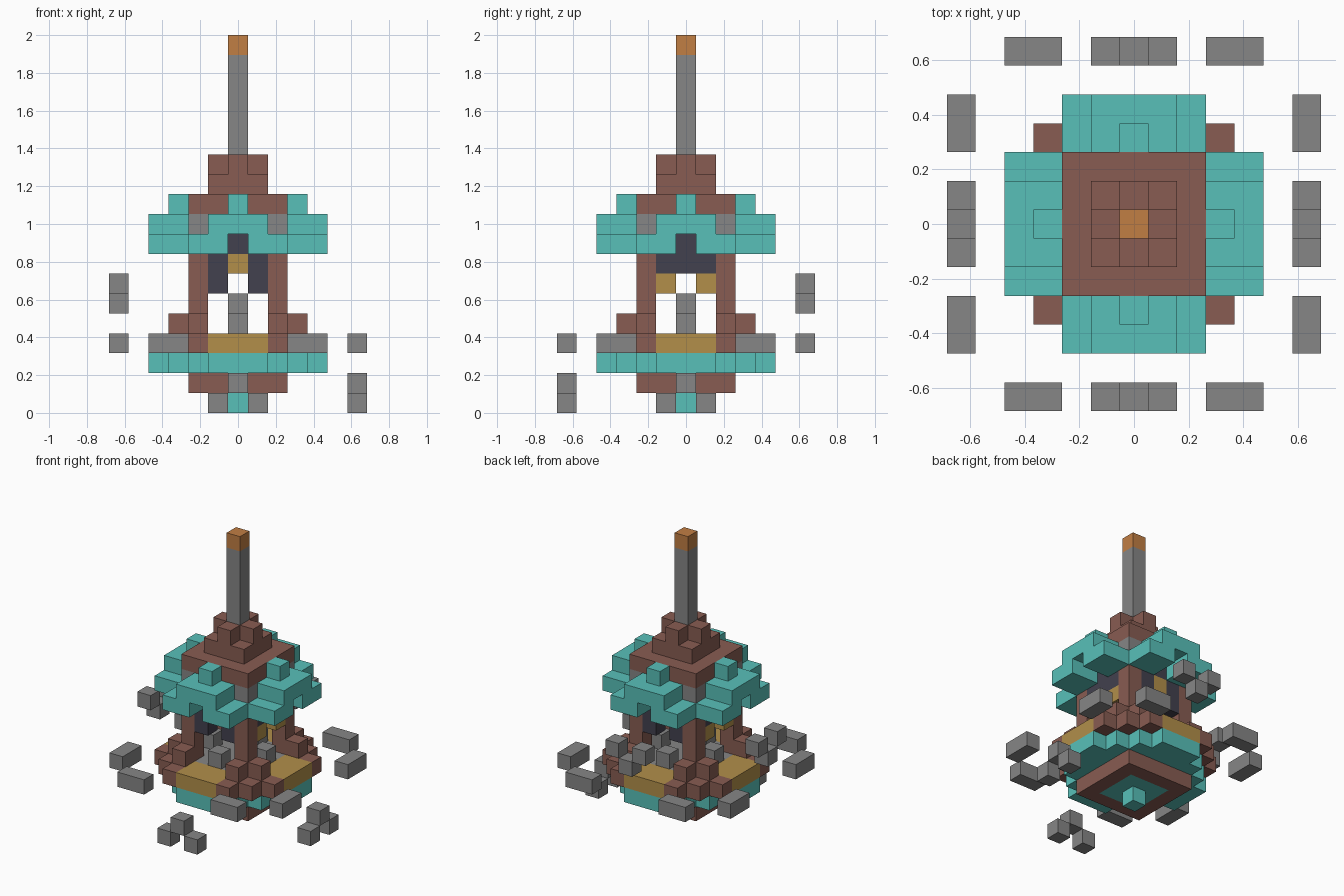
import bpy
import bmesh
from mathutils import Vector

cube = bpy.data.objects.get("Cube")
if cube:
    bpy.data.objects.remove(cube)

U = 2 / 19  # edge length of one block


def linear(c):
    c /= 255
    return c / 12.92 if c <= 0.04045 else ((c + 0.055) / 1.055) ** 2.4


def material(name, *rgb):
    m = bpy.data.materials.new(name)
    col = [linear(c) for c in rgb] + [1.0]
    m.diffuse_color = col
    m.use_nodes = True
    for n in m.node_tree.nodes:
        if n.type == 'BSDF_PRINCIPLED':
            n.inputs["Base Color"].default_value = col
            n.inputs["Roughness"].default_value = 0.9
    return m


teal = material("teal", 88, 192, 185)
brown = material("brown", 136, 92, 82)
gray = material("gray", 134, 134, 134)
gold = material("gold", 178, 143, 74)
dark = material("dark slate", 66, 65, 78)
orange = material("orange", 193, 126, 68)


def box(xs, ys, zs):
    """Block cells of an inclusive range along each axis."""
    return {(x, y, z) for x in range(xs[0], xs[1] + 1)
            for y in range(ys[0], ys[1] + 1)
            for z in range(zs[0], zs[1] + 1)}


def mirror(cells):
    """Mirror across both vertical planes."""
    return {(sx * x, sy * y, z) for x, y, z in cells for sx in (1, -1) for sy in (1, -1)}


def swap(cells):
    """Add the copy with x and y exchanged."""
    return cells | {(y, x, z) for x, y, z in cells}


def build(name, cells, mat):
    """Make one mesh of blocks, keeping only the outer faces."""
    bm = bmesh.new()
    for cell in sorted(cells):
        c = Vector(cell) + Vector((0, 0, 0.5))
        for axis in range(3):
            for s in (1, -1):
                n = Vector((0, 0, 0))
                n[axis] = s
                if tuple(int(v) for v in Vector(cell) + n) in cells:
                    continue
                a = Vector((n.z, n.x, n.y))
                b = n.cross(a)
                corners = [c + (n + a * i + b * j) / 2
                           for i, j in ((1, 1), (-1, 1), (-1, -1), (1, -1))]
                bm.faces.new([bm.verts.new(p * U) for p in corners])
    bmesh.ops.remove_doubles(bm, verts=bm.verts, dist=U / 100)
    me = bpy.data.meshes.new(name)
    bm.to_mesh(me)
    bm.free()
    me.materials.append(mat)
    ob = bpy.data.objects.new(name, me)
    bpy.context.collection.objects.link(ob)


# Underside: keel block, core and brown frame
core = box((-1, 1), (-1, 1), (1, 1))
build("keel", core | {(0, 0, 0)}, teal)
build("keel_frame", box((-2, 2), (-2, 2), (1, 1)) - core, brown)

# Stepped round base
base = {c for c in box((-4, 4), (-4, 4), (2, 2)) if abs(c[0]) + abs(c[1]) <= 5}
build("base_disc", base, teal)

# Deck: gold landings on four sides, brown stepped corners, gray floor
build("landings", swap(mirror(box((-1, 1), (3, 4), (3, 3)))), gold)
corner = {c for c in box((2, 4), (2, 4), (3, 3)) if c[0] + c[1] <= 6}
build("deck_corners", mirror(corner), brown)
build("floor", box((-2, 2), (-2, 2), (3, 3)) - mirror(corner), gray)
build("door_posts", swap(mirror({(0, 2, 4)})), gray)

# Corner pillars with buttresses and gray caps
build("pillars", mirror(box((2, 2), (2, 2), (4, 8))), brown)
build("buttresses", swap(mirror({(3, 2, 4)})), brown)
build("pillar_caps", mirror({(2, 2, 9)}), gray)

# Front and back arches
lintel = box((-1, 1), (2, 2), (8, 8))
build("front_back_arches", mirror(lintel | box((1, 1), (2, 2), (6, 7))), dark)
build("front_back_keystones", mirror({(0, 2, 7)}), gold)

# Side arches
side = {(y, x, z) for x, y, z in lintel | box((-1, 1), (2, 2), (7, 7))}
build("side_arches", mirror(side), dark)
build("side_brackets", mirror({(2, 1, 6)}), gold)

# Roof: brown core, four teal eaves with drooping ends and a knob each
ceiling = box((-2, 2), (-2, 2), (9, 9)) - mirror({(2, 2, 9)})
build("roof_core", ceiling | box((-2, 2), (-2, 2), (10, 10)), brown)
eave = box((-1, 1), (3, 4), (9, 9)) | box((1, 2), (3, 4), (8, 8)) | {(0, 3, 10)}
build("eaves", swap(mirror(eave)), teal)

# Spire
build("spire_foot", box((-1, 1), (-1, 1), (11, 11)) | swap(mirror({(0, 1, 12)})), brown)
build("spire", box((0, 0), (0, 0), (12, 17)), gray)
build("spire_tip", {(0, 0, 18)}, orange)

# Floating ring: bars at the corners, low and high trios on the sides
build("floating_bars", swap(mirror(box((3, 4), (6, 6), (3, 3)))), gray)
low = {(-1, -6, 0), (0, -6, 1), (1, -6, 0)}
build("front_low_trio", low, gray)
build("left_low_trio", {(-y, x, z) for x, y, z in low}, gray)
high = {(-1, 6, 6), (0, 6, 5), (1, 6, 6)}
build("back_high_trio", high, gray)
build("right_high_trio", {(-y, x, z) for x, y, z in high}, gray)
